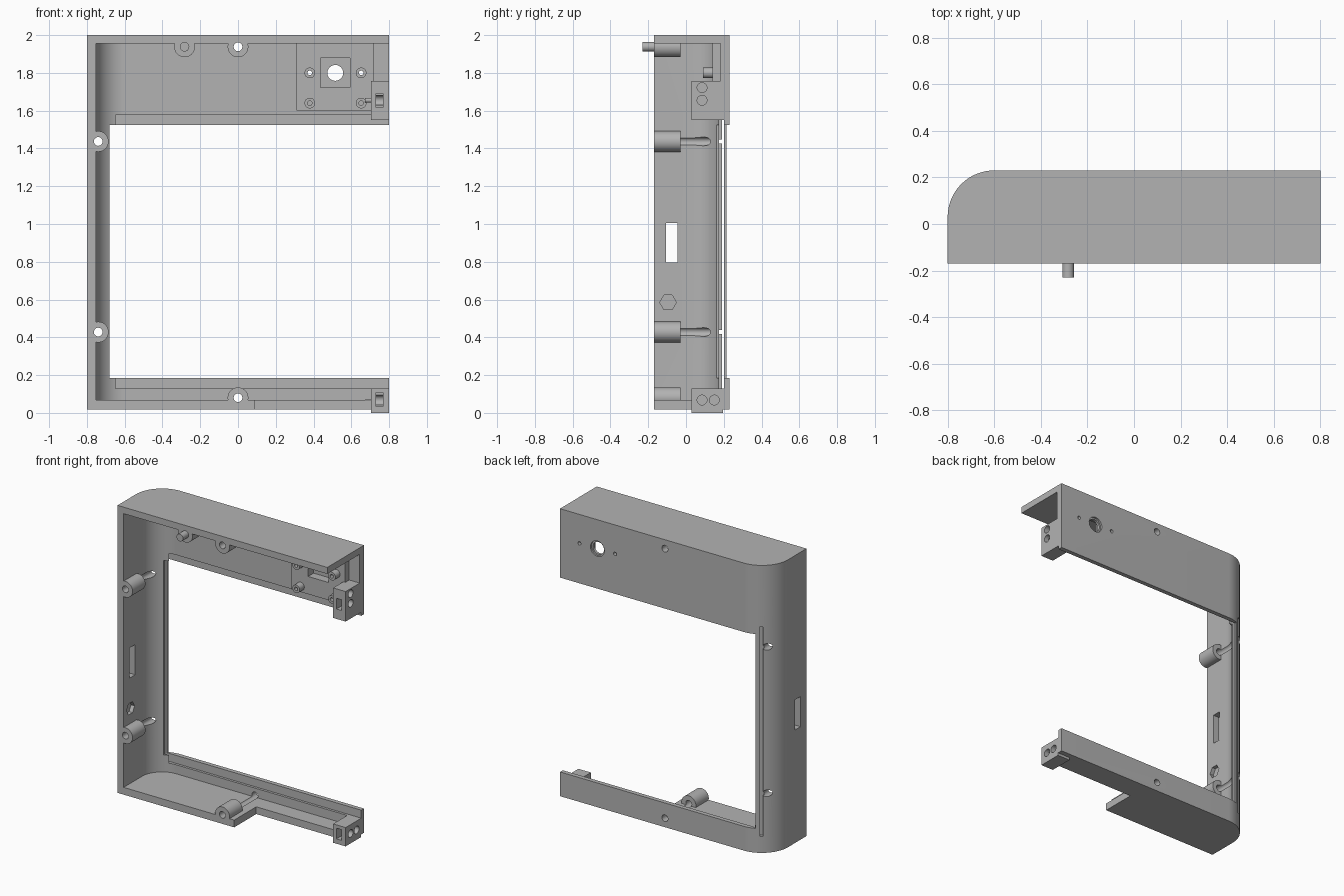
import bpy, bmesh, math
from mathutils import Matrix

if "Cube" in bpy.data.objects:
    bpy.data.objects.remove(bpy.data.objects["Cube"], do_unlink=True)

grey = bpy.data.materials.new("plain_grey")
grey.use_nodes = True
grey.diffuse_color = (0.45, 0.45, 0.45, 1)
grey.node_tree.nodes["Principled BSDF"].inputs["Base Color"].default_value = grey.diffuse_color


def finish(bm, name):
    bmesh.ops.recalc_face_normals(bm, faces=bm.faces)
    mesh = bpy.data.meshes.new(name)
    bm.to_mesh(mesh)
    bm.free()
    mesh.materials.append(grey)
    obj = bpy.data.objects.new(name, mesh)
    bpy.context.collection.objects.link(obj)
    return obj


def box(name, x, y, z):
    bm = bmesh.new()
    bmesh.ops.create_cube(bm, size=1)
    for v in bm.verts:
        for i, (lo, hi) in enumerate((x, y, z)):
            v.co[i] = lo if v.co[i] < 0 else hi
    return finish(bm, name)


def rod(name, axis, u, z, r, span, sides=32):
    """Cylinder along x or y; u is the other horizontal coordinate."""
    bm = bmesh.new()
    bmesh.ops.create_cone(bm, cap_ends=True, segments=sides, radius1=r, radius2=r,
                          depth=span[1] - span[0])
    mid = sum(span) / 2
    if axis == "Y":
        place = Matrix.Translation((u, mid, z)) @ Matrix.Rotation(math.pi / 2, 4, "X")
    else:
        place = Matrix.Translation((mid, u, z)) @ Matrix.Rotation(math.pi / 2, 4, "Y")
    bm.transform(place)
    return finish(bm, name)


def rounded_prism(name, r, front, end, z):
    """Plan outline with one rounded back corner, extruded upward."""
    cx, cy, steps = -0.6, 0.03, 24
    pts = [(end, front), (end, cy + r)]
    for i in range(steps + 1):
        a = math.pi / 2 * (1 + i / steps)
        pts.append((cx + r * math.cos(a), cy + r * math.sin(a)))
    pts.append((cx - r, front))
    bm = bmesh.new()
    face = bm.faces.new([bm.verts.new((px, py, z[0])) for px, py in pts])
    top = bmesh.ops.extrude_face_region(bm, geom=[face])["geom"]
    bmesh.ops.translate(bm, vec=(0, 0, z[1] - z[0]),
                        verts=[g for g in top if isinstance(g, bmesh.types.BMVert)])
    return finish(bm, name)


def combine(target, tools, operation):
    for tool in tools:
        mod = target.modifiers.new("boolean", "BOOLEAN")
        mod.operation, mod.solver, mod.object = operation, "EXACT", tool
    bpy.context.view_layer.update()
    graph = bpy.context.evaluated_depsgraph_get()
    mesh = bpy.data.meshes.new_from_object(target.evaluated_get(graph))
    target.modifiers.clear()
    target.data = mesh
    for tool in tools:
        bpy.data.objects.remove(tool, do_unlink=True)


FRONT, BACK = -0.17, 0.23

# Shell with open front and right end, window, panel groove and floor cutout
frame = rounded_prism("frame", 0.2, FRONT, 0.8, (0.018, 2))
combine(frame, [
    rounded_prism("cavity", 0.153, -0.5, 1, (0.068, 1.955)),
    box("window", (-0.68, 1), (0.1, 0.4), (0.185, 1.525)),
    box("panel_groove", (-0.72, 1), (0.175, 0.2), (0.13, 1.577)),
    box("floor_cutout", (0.09, 1), (-0.4, 0.07), (-0.1, 0.1)),
], "DIFFERENCE")

# Screw bosses, connector pad with standoffs, and hinge blocks
screws = [(-0.74, 1.437), (-0.74, 0.428), (0, 0.08), (0, 1.938)]
standoffs = [(x, z) for x in (0.38, 0.652) for z in (1.64, 1.8)]
parts = [rod("screw_boss", "Y", x, z, 0.055, (FRONT, -0.03))
         for x, z in screws + [(-0.283, 1.938)]]
parts.append(box("connector_pad", (0.31, 0.72), (0.14, 0.19), (1.6, 1.96)))
parts += [rod("standoff", "Y", x, z, 0.028, (0.09, 0.15)) for x, z in standoffs]
parts.append(box("upper_block", (0.705, 0.8), (0.03, 0.2), (1.55, 1.757)))
parts.append(box("lower_block", (0.705, 0.8), (0.03, 0.195), (0, 0.13)))
combine(frame, parts, "UNION")

# Screw holes, standoff holes and connector opening
cuts = [rod("screw_hole", "Y", x, z, 0.023, (-0.3, 0.4)) for x, z in screws]
cuts += [rod("standoff_hole", "Y", x, z, 0.012, (0, 0.4 if z > 1.7 else 0.15))
         for x, z in standoffs]
cuts += [
    box("connector_pocket", (0.437, 0.593), (0.05, 0.2), (1.722, 1.878)),
    rod("connector_hole", "Y", 0.515, 1.8, 0.042, (0.1, 0.4)),
    rod("connector_recess", "Y", 0.515, 1.8, 0.053, (0.218, 0.4)),
]

# Side wall slot, nut hole, dimple and cable notch
cuts += [
    box("side_slot", (-0.9, -0.7), (-0.105, -0.045), (0.797, 1.005)),
    rod("side_hole", "X", -0.095, 0.585, 0.024, (-0.9, -0.7)),
    rod("nut_recess", "X", -0.095, 0.585, 0.044, (-0.78, -0.7), 6),
    rod("side_dimple", "X", -0.095, 0.755, 0.018, (-0.9, -0.785)),
    rod("cable_notch", "X", -0.182, 0.56, 0.033, (-0.9, -0.72)),
]

# Hinge block holes and front slots
for y, z in ((0.085, 1.722), (0.085, 1.655), (0.085, 0.068), (0.15, 0.068)):
    cuts.append(rod("block_hole", "X", y, z, 0.026, (0.73, 0.9)))
for z in (1.655, 0.07):
    cuts.append(box("block_slot", (0.73, 0.767), (-0.1, 0.085), (z - 0.037, z + 0.037)))
combine(frame, cuts, "DIFFERENCE")

# Locating pin and small pegs beside the hinge blocks
pin = rod("locating_pin", "Y", -0.283, 1.938, 0.025, (-0.23, -0.1))
pegs = [rod("block_peg", "X", 0.085, z, 0.012, (0.672, 0.72)) for z in (1.655, 0.06)]

for obj in [frame, pin] + pegs:
    bpy.ops.object.select_all(action="DESELECT")
    obj.select_set(True)
    bpy.context.view_layer.objects.active = obj
    bpy.ops.object.shade_smooth_by_angle(angle=math.radians(30))
